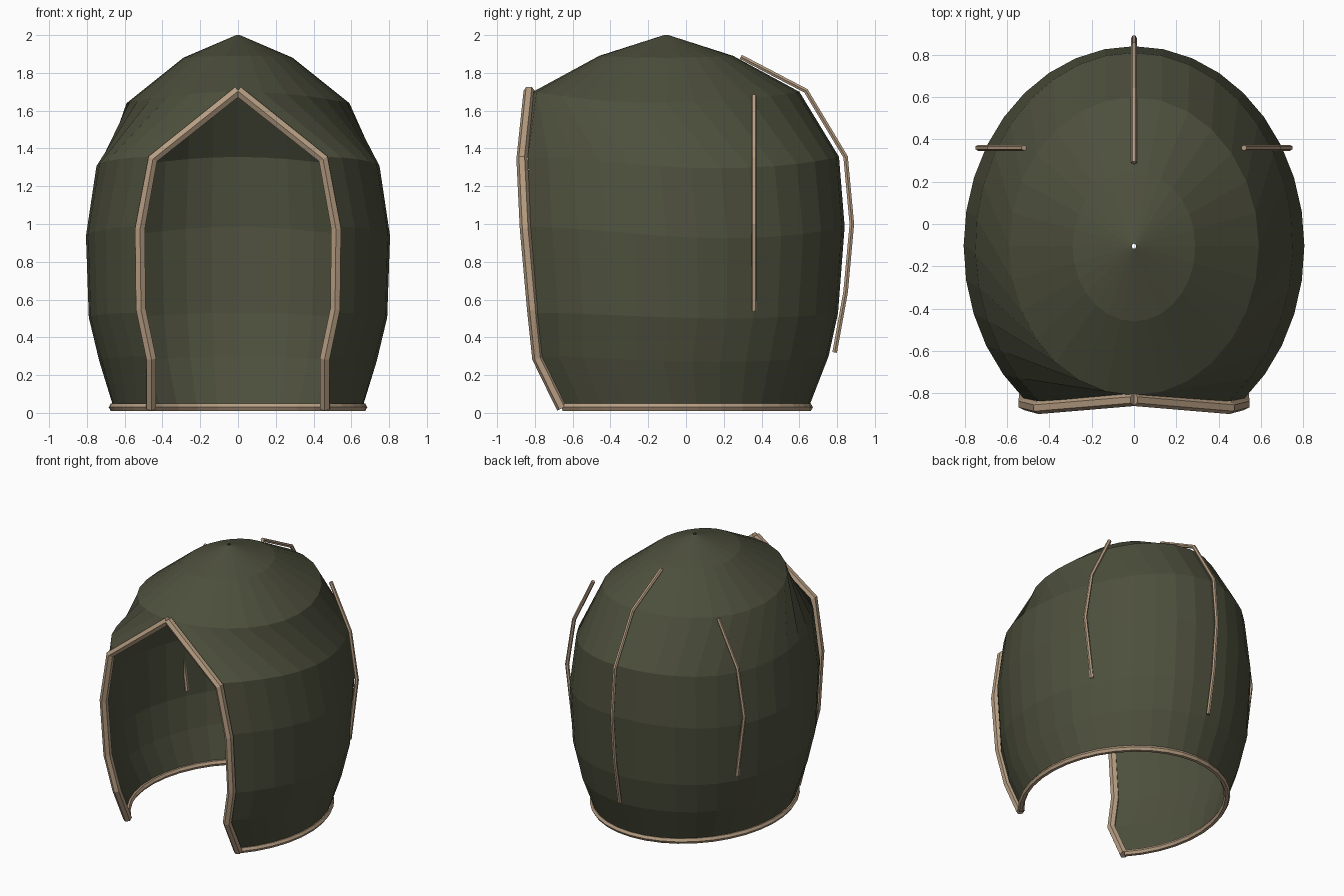
import bpy, bmesh, math

if "Cube" in bpy.data.objects:
    bpy.data.objects.remove(bpy.data.objects["Cube"])

SEGS = 28
CY = -0.105   # y of the crown axis


def material(name, rgb):
    m = bpy.data.materials.new(name)
    m.diffuse_color = (*rgb, 1)
    m.use_nodes = True
    m.node_tree.nodes["Principled BSDF"].inputs["Base Color"].default_value = m.diffuse_color
    return m


cloth = material("olive cloth", (0.075, 0.079, 0.046))
trim = material("tan trim", (0.47, 0.34, 0.225))

# Shell levels: z, side dip, half width, half depth, half width of face opening
levels = [
    (0.03, 0.00, 0.660, 0.755, 0.46),
    (0.30, 0.03, 0.735, 0.860, 0.46),
    (0.53, 0.03, 0.790, 0.910, 0.52),
    (0.985, 0.06, 0.805, 0.945, 0.52),
    (1.355, 0.06, 0.750, 0.915, 0.45),
    (1.70, 0.06, 0.590, 0.705, 0.0),
    (1.89, 0.01, 0.290, 0.355, 0.0),
    (2.00, 0.00, 0.010, 0.012, 0.0),
]


def ring(level):
    """Points from one edge of the opening, round the back, to the other."""
    z, dip, rx, ry, gap = level
    a = math.asin(gap / rx)
    pts = []
    for i in range(SEGS + 1):
        t = a + (2 * math.pi - 2 * a) * i / SEGS
        # sides sag a little below the front edge and the back
        sag = dip * math.sin(math.pi * i / SEGS * 2) ** 2
        pts.append((rx * math.sin(t), CY - ry * math.cos(t), z - sag))
    return pts


# Hood shell
bm = bmesh.new()
rows = [[bm.verts.new(p) for p in ring(l)] for l in levels]
for lo, hi in zip(rows, rows[1:]):
    for i in range(SEGS):
        bm.faces.new((lo[i], lo[i + 1], hi[i + 1], hi[i]))
bmesh.ops.remove_doubles(bm, verts=bm.verts[:], dist=0.0005)
bmesh.ops.recalc_face_normals(bm, faces=bm.faces[:])
me = bpy.data.meshes.new("hood_shell")
bm.to_mesh(me)
bm.free()
me.materials.append(cloth)
shell = bpy.data.objects.new("hood_shell", me)
bpy.context.collection.objects.link(shell)


def tube(name, pts, radius):
    """Faceted six-sided cord through the points."""
    cu = bpy.data.curves.new(name, 'CURVE')
    cu.dimensions = '3D'
    cu.bevel_depth = radius
    cu.bevel_resolution = 1
    cu.use_fill_caps = True
    sp = cu.splines.new('POLY')
    sp.points.add(len(pts) - 1)
    for p, co in zip(sp.points, pts):
        p.co = (*co, 1)
    sp.use_smooth = False
    cu.materials.append(trim)
    ob = bpy.data.objects.new(name, cu)
    bpy.context.collection.objects.link(ob)


# Hem round the bottom
tube("hem", [(x * 1.005, y, 0.03) for x, y, z in ring(levels[0])], 0.022)

# Face opening trim and side seams, mirrored
face_edge = [(0, -0.83, 1.705), (0.452, -0.868, 1.345), (0.52, -0.85, 0.975),
             (0.515, -0.812, 0.55), (0.46, -0.785, 0.29), (0.46, -0.655, 0.025)]
side_seam = [(0.52, 0.36, 1.68), (0.68, 0.36, 1.35), (0.737, 0.36, 1.0),
             (0.677, 0.36, 0.54)]
for s, side in ((-1, "left"), (1, "right")):
    tube(side + "_face_trim", [(s * x, y, z) for x, y, z in face_edge], 0.03)
    tube(side + "_seam", [(s * x, y, z) for x, y, z in side_seam], 0.014)

# Back seam standing just off the cloth
tube("back_seam", [(0, 0.29, 1.885), (0, 0.635, 1.705), (0, 0.845, 1.355),
                   (0, 0.878, 1.0), (0, 0.845, 0.64), (0, 0.787, 0.32)], 0.014)
